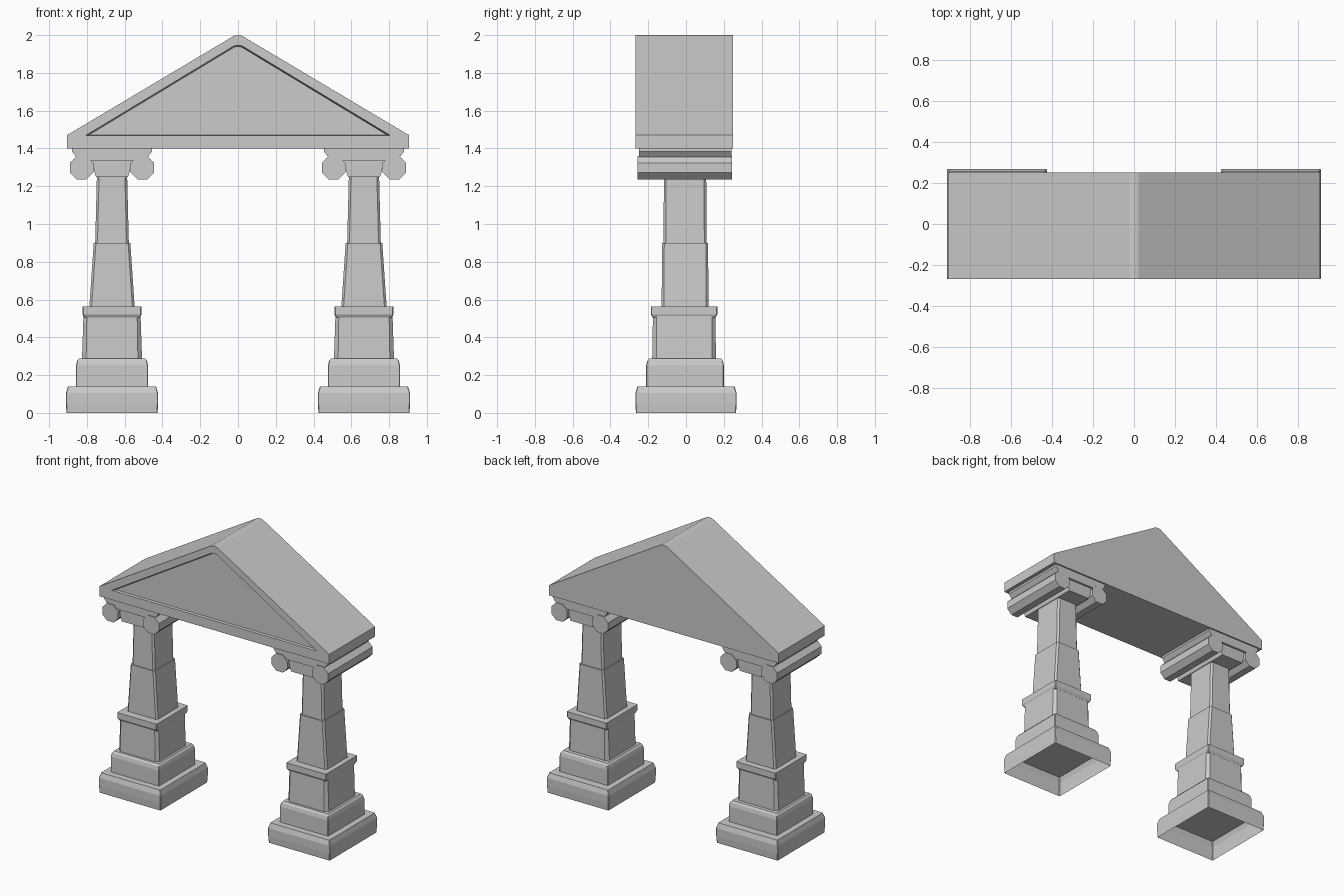
import bpy, bmesh, math

if "Cube" in bpy.data.objects:
    bpy.data.objects.remove(bpy.data.objects["Cube"])

CX = 0.667  # column centre, mirrored to the other side


def loft(name, rings, cap_start=True, mirror=True):
    """Skin a list of equal-length point rings and cap the ends."""
    bm = bmesh.new()
    loops = [[bm.verts.new(p) for p in ring] for ring in rings]
    n = len(loops[0])
    for a, b in zip(loops, loops[1:]):
        for i in range(n):
            j = (i + 1) % n
            bm.faces.new((a[i], a[j], b[j], b[i]))
    bm.faces.new(loops[-1])
    if cap_start:
        bm.faces.new(loops[0][::-1])
    bmesh.ops.recalc_face_normals(bm, faces=bm.faces)
    if not cap_start:
        # open shell: make the cap at the top face upward
        bm.normal_update()
        top = max(bm.faces, key=lambda f: f.calc_center_median().z)
        if top.normal.z < 0:
            bmesh.ops.reverse_faces(bm, faces=bm.faces)
    me = bpy.data.meshes.new(name)
    bm.to_mesh(me)
    bm.free()
    ob = bpy.data.objects.new(name, me)
    bpy.context.collection.objects.link(ob)
    if mirror:
        ob.modifiers.new("other_side", 'MIRROR').use_axis[0] = True
    return ob


def rect(hx, hy, z, c=0.004, cy=-0.005):
    """Horizontal rectangle with cut corners of size c."""
    pts = [(hx, -hy + c), (hx, hy - c), (hx - c, hy), (-hx + c, hy),
           (-hx, hy - c), (-hx, -hy + c), (-hx + c, -hy), (hx - c, -hy)]
    return [(CX + x, cy + y, z) for x, y in pts]


def extrude_y(name, pts, y0, y1):
    """Front-view profile extruded through the depth."""
    return loft(name, [[(x, y, z) for x, z in pts] for y in (y0, y1)])


# Stepped base: lower plinth is hollow underneath
loft("plinth", [rect(0.241, 0.265, 0, cy=0), rect(0.244, 0.268, 0.05, cy=0),
                rect(0.244, 0.268, 0.105, cy=0), rect(0.233, 0.257, 0.14, cy=0)],
     cap_start=False)
loft("upper_plinth", [rect(0.191, 0.206, 0.14), rect(0.191, 0.206, 0.25),
                      rect(0.185, 0.2, 0.275), rect(0.174, 0.19, 0.288)])

# Pedestal with cut corners and a flared cap
loft("pedestal", [rect(0.159, 0.169, 0.285, 0.022, -0.01),
                  rect(0.151, 0.165, 0.52, 0.018, -0.01)])
loft("pedestal_cap", [rect(0.148, 0.166, 0.505, cy=-0.01),
                      rect(0.156, 0.176, 0.522, cy=-0.01),
                      rect(0.156, 0.176, 0.562, cy=-0.01)])

# Two-stage tapering shaft
loft("lower_shaft", [rect(0.12, 0.124, 0.56, 0.012), rect(0.097, 0.122, 0.9, 0.012)])
loft("upper_shaft", [rect(0.089, 0.114, 0.9, 0.012), rect(0.08, 0.112, 1.26, 0.012)])

# Capital: cushion, abacus and scroll rolls
cushion = [(0.085, 1.25), (0.095, 1.28), (0.1, 1.31), (0.127, 1.342), (0.127, 1.36)]
extrude_y("cushion", [(CX + x, z) for x, z in cushion] +
          [(CX - x, z) for x, z in reversed(cushion)], -0.235, 0.225)
extrude_y("abacus", [(CX + x, z) for x, z in
          [(0.165, 1.335), (0.19, 1.355), (0.213, 1.385), (0.213, 1.402),
           (-0.213, 1.402), (-0.213, 1.385), (-0.19, 1.355), (-0.165, 1.335)]],
          -0.25, 0.24)
for side, label in ((1, "outer"), (-1, "inner")):
    roll = [(CX + side * 0.161 + 0.067 * math.cos(a), 1.298 + 0.067 * math.sin(a))
            for a in (math.pi / 8 + k * math.pi / 4 for k in range(8))]
    extrude_y(label + "_scroll", roll, -0.256, 0.244)

# Pediment with a recessed front panel


def gable(w, zb, ze, p, zt, y):
    return [(x, y, z) for x, z in
            [(-w, zb), (w, zb), (w, ze), (p, zt - 0.004), (0, zt), (-p, zt - 0.004), (-w, ze)]]


loft("pediment", [gable(0.906, 1.4, 1.47, 0.022, 2.0, 0.25),
                  gable(0.906, 1.4, 1.47, 0.022, 2.0, -0.268),
                  gable(0.805, 1.468, 1.47, 0.022, 1.947, -0.268),
                  gable(0.788, 1.47, 1.472, 0.02, 1.94, -0.248)], mirror=False)
